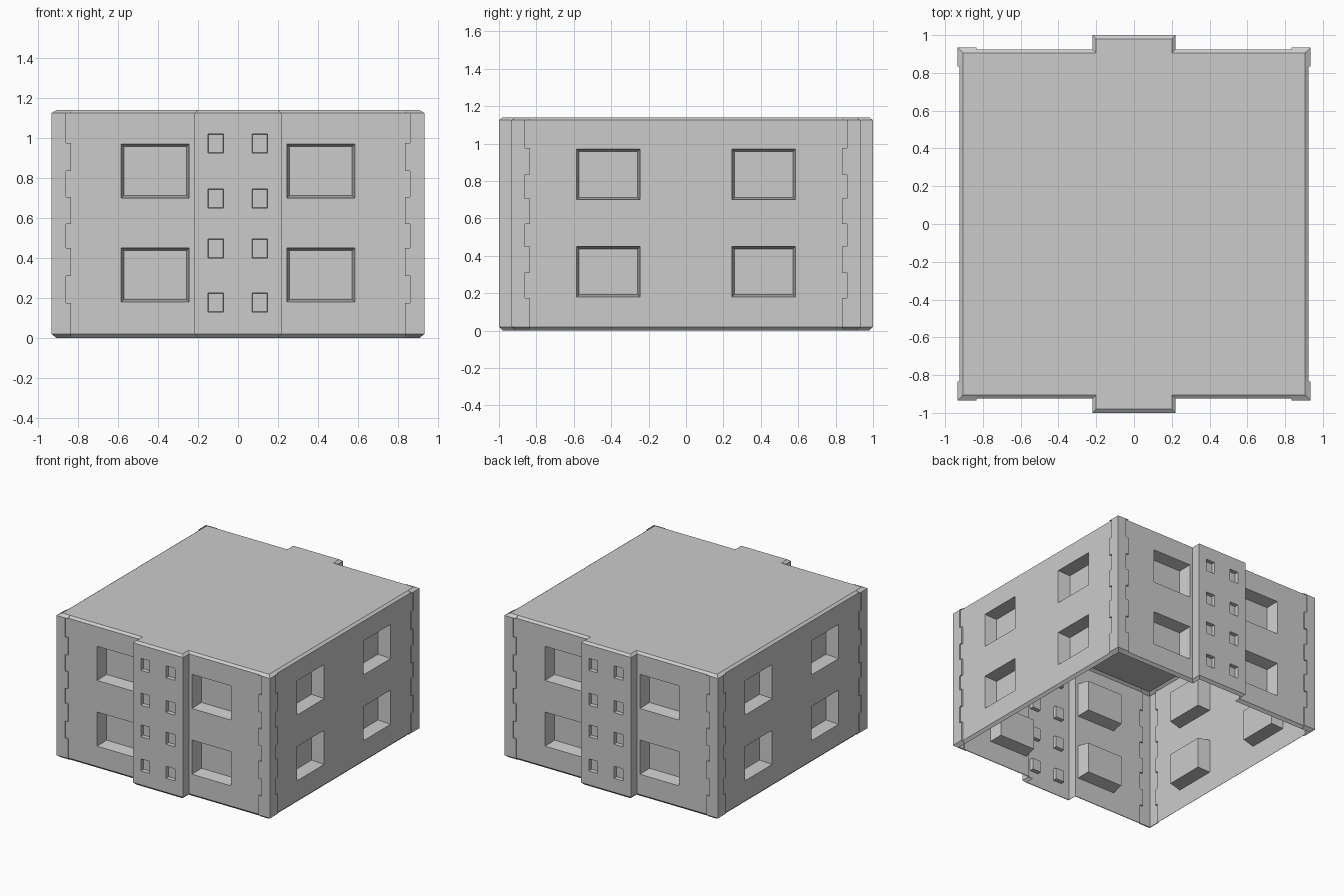
import bpy, bmesh
from math import radians
from mathutils import Matrix

if "Cube" in bpy.data.objects:
    bpy.data.objects.remove(bpy.data.objects["Cube"])

W = 0.925            # wall plane
C = 0.935            # outer plane of the corner quoins
T = 0.22             # half width of the towers
Z0, Z1, H = 0.02, 1.125, 1.14
TEETH = [Z0, 0.175, 0.31, 0.45, 0.57, 0.705, 0.835, 0.975, Z1]
WIDE, NARROW = 0.10, 0.075


def finish(bm, name, angle=0):
    bmesh.ops.remove_doubles(bm, verts=bm.verts, dist=1e-5)
    bmesh.ops.dissolve_degenerate(bm, dist=1e-5, edges=bm.edges)
    bm.transform(Matrix.Rotation(radians(angle), 4, 'Z'))
    me = bpy.data.meshes.new(name)
    bm.to_mesh(me)
    bm.free()
    ob = bpy.data.objects.new(name, me)
    bpy.context.collection.objects.link(ob)


def quad(bm, pts):
    bm.faces.new([bm.verts.new(p) for p in pts])


def loft(bm, rings, closed):
    for a, b in zip(rings, rings[1:]):
        n = len(a)
        for i in range(n if closed else n - 1):
            j = (i + 1) % n
            quad(bm, (a[i], a[j], b[j], b[i]))


def panel(bm, u0, u1, plane, windows, depth, taper, toothed=False):
    """Front-facing wall with recessed windows; toothed leaves room for quoins."""
    us, zs = {u0, u1}, {Z0, Z1}
    for a, b, c, d in windows:
        us |= {a, b}
        zs |= {c, d}
    if toothed:
        us |= {s * (C - arm) for s in (-1, 1) for arm in (WIDE, NARROW)
               if u0 < s * (C - arm) < u1}
        zs |= set(TEETH)
    us, zs = sorted(us), sorted(zs)
    for a, b in zip(us, us[1:]):
        for c, d in zip(zs, zs[1:]):
            u, z = (a + b) / 2, (c + d) / 2
            if any(w[0] < u < w[1] and w[2] < z < w[3] for w in windows):
                continue
            if toothed:
                level = sum(z > t for t in TEETH) - 1
                if abs(u) > C - (NARROW if level % 2 else WIDE):
                    continue
            quad(bm, [(a, -plane, c), (b, -plane, c), (b, -plane, d), (a, -plane, d)])
    for a, b, c, d in windows:
        o = [(a, -plane, c), (b, -plane, c), (b, -plane, d), (a, -plane, d)]
        y, t = depth - plane, taper
        n = [(a + t, y, c + t), (b - t, y, c + t), (b - t, y, d - t), (a + t, y, d - t)]
        loft(bm, [o, n], True)
        quad(bm, n)


ROWS = [(0.18, 0.45), (0.70, 0.97)]
SMALL = [(0.13, 0.225), (0.40, 0.495), (0.65, 0.745), (0.925, 1.02)]
left_win = [(-0.585, -0.245, c, d) for c, d in ROWS]
right_win = [(0.245, 0.585, c, d) for c, d in ROWS]
small_win = [(u, u + 0.077, c, d) for u in (-0.15, 0.071) for c, d in SMALL]

# Front and back walls with their projecting towers
for side, ang in (("front", 0), ("back", 180)):
    bm = bmesh.new()
    panel(bm, -W, -T, W, left_win, 0.10, 0.013, True)
    panel(bm, T, W, W, right_win, 0.10, 0.013, True)
    finish(bm, side + "_wall", ang)
    bm = bmesh.new()
    panel(bm, -T, T, 1.0, small_win, 0.03, 0.002)
    for x, ya, yb in ((-T, -W, -1), (T, -1, -W)):
        quad(bm, [(x, ya, Z0), (x, yb, Z0), (x, yb, Z1), (x, ya, Z1)])
    finish(bm, side + "_tower", ang)

# Plain side walls
for side, ang in (("right", 90), ("left", -90)):
    bm = bmesh.new()
    panel(bm, -W, W, W, left_win + right_win, 0.10, 0.013, True)
    finish(bm, side + "_wall", ang)


# Toothed corner quoins
def ell(z, arm, inset=0.0):
    c, w, e = C - inset, W - inset, C - arm
    return [(e, -w, z), (e, -c, z), (c, -c, z), (c, -e, z), (w, -e, z)]


rings = [ell(0, WIDE, 0.025)]
for i, (a, b) in enumerate(zip(TEETH, TEETH[1:])):
    arm = NARROW if i % 2 else WIDE
    rings += [ell(a, arm), ell(b, arm)]
rings += [ell(Z1, WIDE), ell(H, WIDE, 0.025)]
for k in range(4):
    bm = bmesh.new()
    loft(bm, rings, False)
    finish(bm, f"corner_quoin_{k + 1}", 90 * k)


# Roof with chamfered rim, and the inward-sloping base lip (open below)
def outline(z, i=0.0):
    w, t, f = W - i, T - i, 1.0 - i
    half = [(-w, -w), (-t, -w), (-t, -f), (t, -f), (t, -w), (w, -w)]
    return [(x, y, z) for x, y in half] + [(-x, -y, z) for x, y in half]


bm = bmesh.new()
loft(bm, [outline(Z1), outline(H, 0.02)], True)
quad(bm, outline(H, 0.02))
finish(bm, "roof")
bm = bmesh.new()
loft(bm, [outline(0, 0.02), outline(Z0)], True)
finish(bm, "base_lip")
